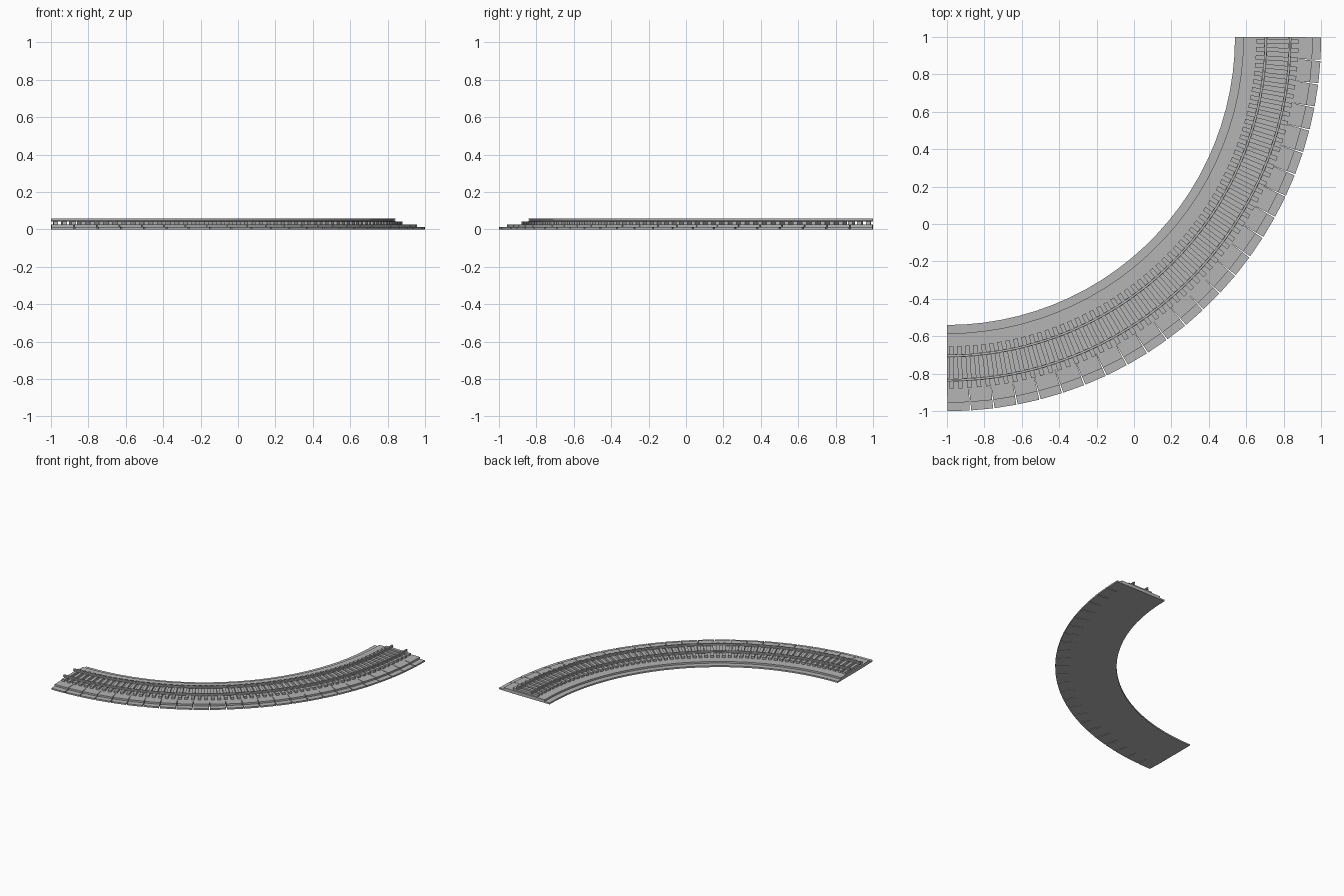
import bpy, bmesh
from math import sin, cos, tan, pi
from mathutils import Vector

if "Cube" in bpy.data.objects:
    bpy.data.objects.remove(bpy.data.objects["Cube"])

grey = bpy.data.materials.new("light grey")
grey.use_nodes = True
COLOUR = (0.46, 0.46, 0.46, 1)
grey.diffuse_color = COLOUR
grey.node_tree.nodes["Principled BSDF"].inputs["Base Color"].default_value = COLOUR

QUARTER = pi / 2


def place(angle, r, z, along=0.0):
    """Point at radius r on the bend, shifted along the track direction."""
    return Vector((-1 + r * sin(angle) + along * cos(angle),
                   1 - r * cos(angle) + along * sin(angle), z))


def finish(bm, name, smooth=False):
    bmesh.ops.remove_doubles(bm, verts=bm.verts, dist=1e-5)
    bmesh.ops.recalc_face_normals(bm, faces=bm.faces)
    mesh = bpy.data.meshes.new(name)
    bm.to_mesh(mesh)
    bm.free()
    mesh.materials.append(grey)
    obj = bpy.data.objects.new(name, mesh)
    bpy.context.collection.objects.link(obj)
    if smooth:
        bpy.ops.object.select_all(action='DESELECT')
        obj.select_set(True)
        bpy.context.view_layer.objects.active = obj
        bpy.ops.object.shade_smooth_by_angle()
    return obj


# Stepped trackbed: straight-edged segments that fan apart on the outside
SEGMENTS = 25
SPLIT = 1.87
LIP, DECK = 0.012, 0.026
bed = [(1.54, 0), (1.54, LIP), (1.585, LIP), (1.585, DECK), (SPLIT, DECK),
       (1.955, DECK), (1.955, LIP), (2.0, LIP), (2.0, 0), (SPLIT, 0)]
bm = bmesh.new()
step = QUARTER / SEGMENTS
for i in range(SEGMENTS):
    mid = (i + 0.5) * step
    ends = []
    for side in (-1, 1):
        ends.append([bm.verts.new(place(mid, r * (1 if r > SPLIT else cos(step / 2)), z,
                     side * min(r, SPLIT) * sin(step / 2))) for r, z in bed])
    a, b = ends
    for k in range(len(bed)):
        n = (k + 1) % len(bed)
        bm.faces.new((a[k], a[n], b[n], b[k]))
    for ring, last in ((a, i == 0), (b, i == SEGMENTS - 1)):
        bm.faces.new(ring[4:])
        if last:
            bm.faces.new(ring[:5] + ring[9:])
finish(bm, "trackbed")

# Sleepers
SLEEPERS = 60
SLEEPER_TOP = 0.042
bm = bmesh.new()
for i in range(SLEEPERS):
    angle = (i + 0.5) * QUARTER / SLEEPERS
    box = bmesh.ops.create_cube(bm, size=1)["verts"]
    for v in box:
        v.co = place(angle, 1.767 + v.co.x * 0.226,
                     SLEEPER_TOP if v.co.z > 0 else DECK - 0.001, v.co.y * 0.024)
finish(bm, "sleepers")

# Rails: foot, web and head swept round the bend
half = [(0.008, 0.042), (0.008, 0.045), (0.003, 0.047),
        (0.003, 0.052), (0.006, 0.053), (0.006, 0.059)]
section = half + [(-x, z) for x, z in reversed(half)]
STEPS = 75
for name, radius in (("inner_rail", 1.705), ("outer_rail", 1.835)):
    bm = bmesh.new()
    rings = [[bm.verts.new(place(QUARTER * s / STEPS, radius + x, z)) for x, z in section]
             for s in range(STEPS + 1)]
    for a, b in zip(rings, rings[1:]):
        for k in range(len(section)):
            n = (k + 1) % len(section)
            bm.faces.new((a[k], a[n], b[n], b[k]))
    bm.faces.new(rings[0])
    bm.faces.new(rings[-1])
    finish(bm, name, smooth=True)
